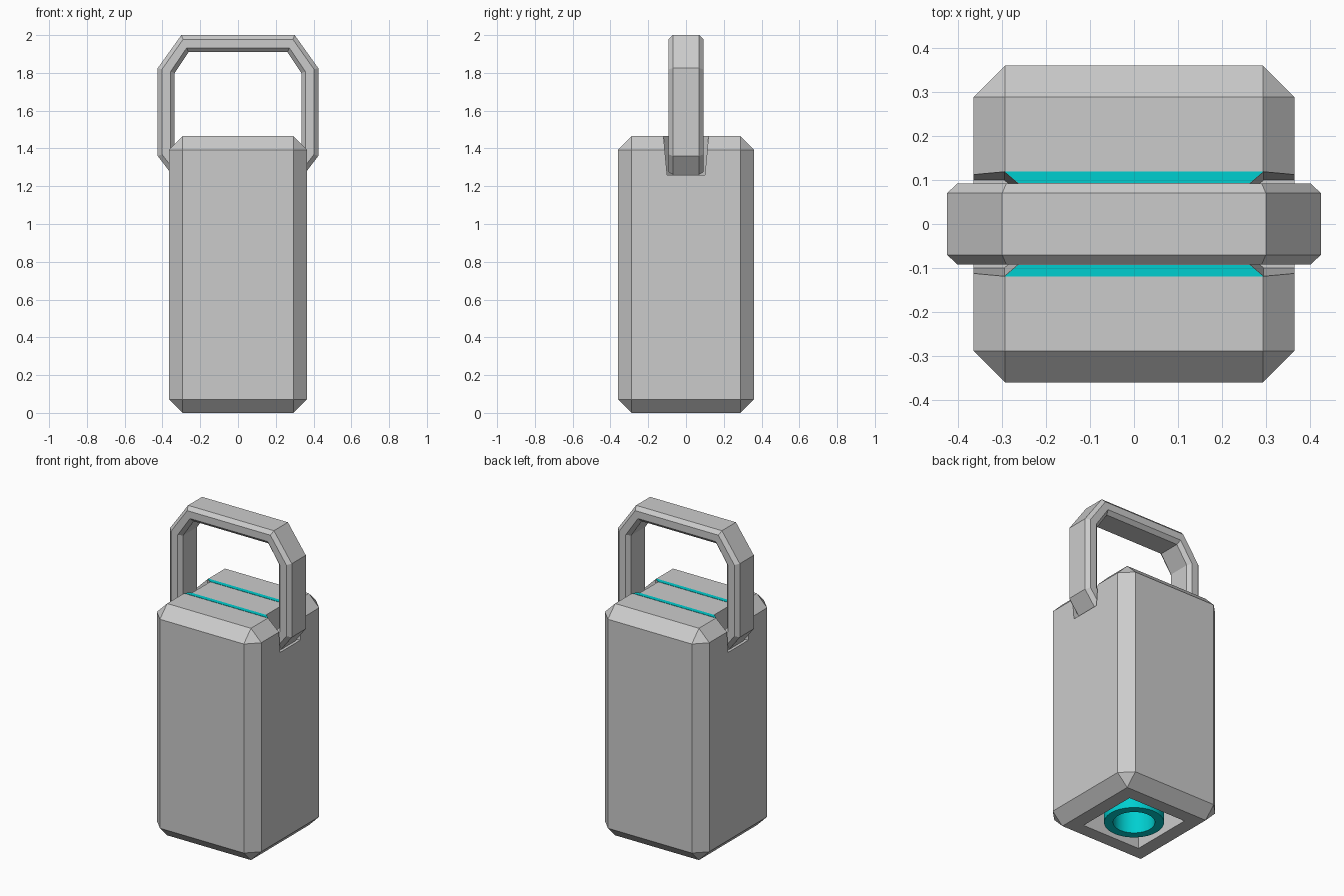
import bpy, bmesh, math

if "Cube" in bpy.data.objects:
    bpy.data.objects.remove(bpy.data.objects["Cube"])


def material(name, color):
    m = bpy.data.materials.new(name)
    m.diffuse_color = color
    m.use_nodes = True
    m.node_tree.nodes["Principled BSDF"].inputs["Base Color"].default_value = m.diffuse_color
    return m


cyan = material("cyan", (0.0, 0.62, 0.63, 1))


def finish(name, bm, mat=None):
    bmesh.ops.recalc_face_normals(bm, faces=bm.faces)
    me = bpy.data.meshes.new(name)
    bm.to_mesh(me)
    bm.free()
    ob = bpy.data.objects.new(name, me)
    bpy.context.collection.objects.link(ob)
    if mat:
        me.materials.append(mat)
    return ob


def loft(name, rings, mat=None, closed=False):
    """Skin a list of equal-length point rings; cap the ends unless closed."""
    bm = bmesh.new()
    vs = [[bm.verts.new(p) for p in ring] for ring in rings]
    n = len(vs[0])
    pairs = list(zip(vs, vs[1:])) + ([(vs[-1], vs[0])] if closed else [])
    for a, b in pairs:
        for i in range(n):
            j = (i + 1) % n
            bm.faces.new((a[i], a[j], b[j], b[i]))
    if not closed:
        bm.faces.new(vs[0])
        bm.faces.new(vs[-1])
    return finish(name, bm, mat)


def box(name, size, center, bevel=0, mat=None):
    bm = bmesh.new()
    bmesh.ops.create_cube(bm, size=1)
    bmesh.ops.scale(bm, vec=size, verts=bm.verts)
    bmesh.ops.translate(bm, vec=center, verts=bm.verts)
    if bevel:
        bmesh.ops.bevel(bm, geom=bm.edges[:], offset=bevel, segments=1,
                        affect='EDGES', profile=0.5)
    return finish(name, bm, mat)


def cut(target, cutter):
    cutter.hide_render = True
    mod = target.modifiers.new(cutter.name, 'BOOLEAN')
    mod.operation = 'DIFFERENCE'
    mod.solver = 'EXACT'
    mod.object = cutter
    bpy.context.view_layer.objects.active = target
    bpy.ops.object.modifier_apply(modifier=mod.name)
    bpy.data.objects.remove(cutter)


# Chamfered body
body = box("body", (0.73, 0.722, 1.465), (0, 0, 0.7325), 0.072)

# Tapered side notches that receive the handle legs
for s in (-1, 1):
    def section(z, y, x_in):
        pts = [(x_in, -y + 0.03), (x_in + 0.035, -y), (0.5, -y),
               (0.5, y), (x_in + 0.035, y), (x_in, y - 0.03)]
        return [(s * px, py, z) for px, py in pts]
    cut(body, loft("notch_cutter", [section(1.26, 0.1, 0.26), section(1.475, 0.12, 0.26)]))

# Square recess in the underside
cut(body, box("recess_cutter", (0.41, 0.41, 0.4), (0, 0, 0)))

# Inlaid strips beside the handle on the top
for s, side in ((-1, "front"), (1, "back")):
    outline = [(-0.295, 0.12), (0.295, 0.12), (0.263, 0.093), (-0.263, 0.093)]
    loft("top_strip_" + side,
         [[(x, s * y, z) for x, y in outline] for z in (1.455, 1.467)], cyan)

# Faceted handle: inner and outer outlines with an octagonal section
outer = [(0.35, 1.262), (0.425, 1.36), (0.425, 1.825), (0.3, 2.0)]
inner = [(0.27, 1.312), (0.335, 1.395), (0.335, 1.8), (0.262, 1.91)]
profile = [(0, -0.07), (0.25, -0.092), (0.75, -0.092), (1, -0.07),
           (1, 0.07), (0.75, 0.092), (0.25, 0.092), (0, 0.07)]
half = [[(i[0] + (o[0] - i[0]) * t, y, i[1] + (o[1] - i[1]) * t) for t, y in profile]
        for i, o in zip(inner, outer)]
mirrored = [[(-x, y, z) for x, y, z in ring] for ring in reversed(half)]
loft("handle", half + mirrored, )

# Raised round ring inside the underside recess
ring = []
for k in range(32):
    a = 2 * math.pi * k / 32
    ring.append([(r * math.cos(a), r * math.sin(a), z)
                 for r, z in ((0.12, 0.005), (0.172, 0.005), (0.172, 0.205), (0.12, 0.205))])
base_ring = loft("base_ring", ring, cyan, closed=True)
bpy.ops.object.select_all(action='DESELECT')
base_ring.select_set(True)
bpy.context.view_layer.objects.active = base_ring
bpy.ops.object.shade_smooth_by_angle(angle=math.radians(30))
